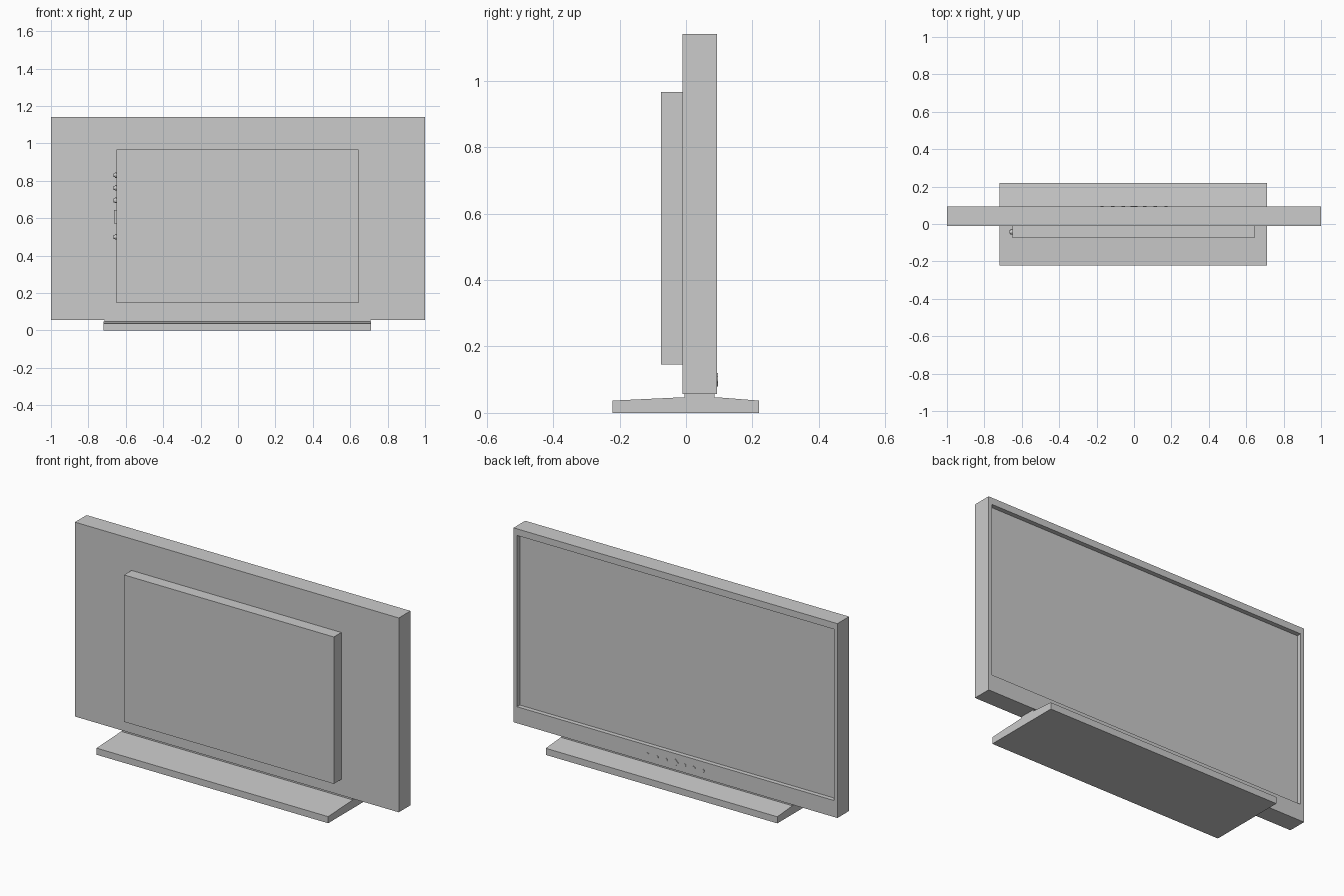
import bpy, bmesh, math
from mathutils import Matrix, Vector

if "Cube" in bpy.data.objects:
    bpy.data.objects.remove(bpy.data.objects["Cube"])


def finish(name, bm):
    bmesh.ops.recalc_face_normals(bm, faces=bm.faces)
    me = bpy.data.meshes.new(name)
    bm.to_mesh(me)
    bm.free()
    ob = bpy.data.objects.new(name, me)
    bpy.context.collection.objects.link(ob)
    return ob


def box_bm(lo, hi):
    lo, hi = Vector(lo), Vector(hi)
    bm = bmesh.new()
    bmesh.ops.create_cube(bm, size=1, matrix=Matrix.Translation((lo + hi) / 2)
                          @ Matrix.Diagonal((*(hi - lo), 1)))
    return bm


def box(name, lo, hi):
    return finish(name, box_bm(lo, hi))


def peg(name, loc, radius, depth, axis, sides=12, spin=0.0):
    """Cylinder centred on loc, pointing along the x or y axis."""
    turn = Matrix.Rotation(math.pi / 2, 4, 'Y' if axis == 'x' else 'X')
    bm = bmesh.new()
    bmesh.ops.create_cone(bm, cap_ends=True, segments=sides, radius1=radius,
                          radius2=radius, depth=depth,
                          matrix=Matrix.Translation(loc) @ turn @ Matrix.Rotation(spin, 4, 'Z'))
    return finish(name, bm)


# Screen casing: slab with a recessed display on the +y side
bm = box_bm((-1, -0.01, 0.057), (1, 0.093, 1.142))
bm.normal_update()
face = next(f for f in bm.faces if f.normal.y > 0.9)
bmesh.ops.inset_region(bm, faces=[face], thickness=0.03)
for v in face.verts:
    v.co.z = 0.149 if v.co.z < 0.5 else 1.105
wall = bmesh.ops.extrude_face_region(bm, geom=[face])['geom']
bmesh.ops.translate(bm, verts=[g for g in wall if isinstance(g, bmesh.types.BMVert)],
                    vec=(0, -0.025, 0))
if face.is_valid:
    bmesh.ops.delete(bm, geom=[face], context='FACES_ONLY')
finish("screen_casing", bm)

# Electronics housing on the other side
box("rear_housing", (-0.65, -0.076, 0.146), (0.645, -0.01, 0.966))

# Stand: sloped foot profile extruded along x, plus the narrow joint
profile = [(-0.222, 0), (0.22, 0), (0.22, 0.037), (0.092, 0.047), (-0.01, 0.047), (-0.222, 0.037)]
bm = bmesh.new()
foot = bm.faces.new([bm.verts.new((-0.718, y, z)) for y, z in profile])
side = bmesh.ops.extrude_face_region(bm, geom=[foot])['geom']
bmesh.ops.translate(bm, verts=[g for g in side if isinstance(g, bmesh.types.BMVert)],
                    vec=(1.43, 0, 0))
finish("stand_foot", bm)
box("stand_joint", (-0.715, -0.004, 0.045), (0.709, 0.086, 0.06))

# Control buttons below the display: a diamond and three rounds each side
peg("power_button", (0, 0.093, 0.1), 0.02, 0.007, 'y', sides=4)
for i in (-3, -2, -1, 1, 2, 3):
    peg("control_button", (i * 0.057, 0.093, 0.1), 0.009, 0.006, 'y')

# Sockets on the side of the housing: flange with a thinner plug end
for z in (0.83, 0.762, 0.695, 0.50):
    peg("socket_flange", (-0.653, -0.042, z), 0.015, 0.008, 'x')
    peg("socket_tip", (-0.66, -0.042, z), 0.010, 0.012, 'x')
box("wide_port", (-0.662, -0.055, 0.572), (-0.649, -0.029, 0.645))
